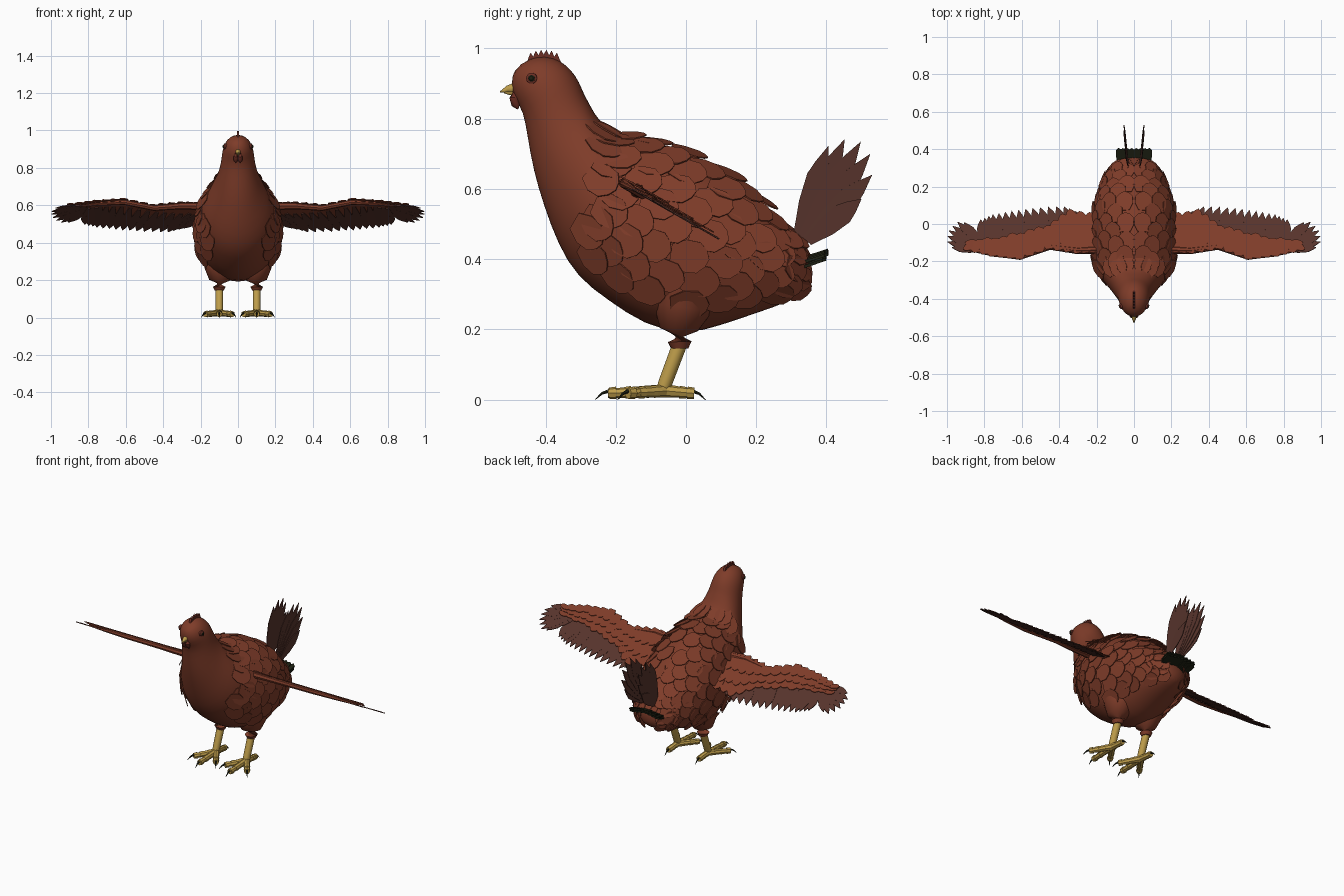
import bpy, bmesh, random
from math import sin, cos, pi, radians
from mathutils import Vector as V

random.seed(4)
if "Cube" in bpy.data.objects:
    bpy.data.objects.remove(bpy.data.objects["Cube"])


def material(name, rgb):
    m = bpy.data.materials.new(name)
    m.use_nodes = True
    m.diffuse_color = (*rgb, 1)
    m.node_tree.nodes["Principled BSDF"].inputs["Base Color"].default_value = (*rgb, 1)
    return m


BROWN = material("russet brown", (0.21, 0.045, 0.022))
DARK = material("dark quill brown", (0.095, 0.034, 0.025))
YELLOW = material("leg yellow", (0.52, 0.34, 0.07))
RED = material("comb red brown", (0.15, 0.028, 0.018))
BLACK = material("green black", (0.012, 0.014, 0.006))


def finish(name, bm, mat, mirror=False, thick=0, smooth=0, subdivide=0):
    if not thick:
        bmesh.ops.recalc_face_normals(bm, faces=bm.faces)
    me = bpy.data.meshes.new(name)
    bm.to_mesh(me)
    bm.free()
    me.materials.append(mat)
    ob = bpy.data.objects.new(name, me)
    bpy.context.collection.objects.link(ob)
    if thick:
        s = ob.modifiers.new("thickness", 'SOLIDIFY')
        s.thickness, s.offset = thick, 0
    if mirror:
        ob.modifiers.new("mirror", 'MIRROR').use_mirror_merge = False
    if subdivide:
        s = ob.modifiers.new("smooth", 'SUBSURF')
        s.levels = s.render_levels = subdivide
    if smooth:
        bpy.ops.object.select_all(action='DESELECT')
        ob.select_set(True)
        bpy.context.view_layer.objects.active = ob
        bpy.ops.object.shade_smooth_by_angle(angle=radians(smooth))
    return ob


def loft(bm, rings):
    loops = [[bm.verts.new(p) for p in r] for r in rings]
    n = len(loops[0])
    for a, b in zip(loops, loops[1:]):
        for i in range(n):
            bm.faces.new((a[i], a[(i + 1) % n], b[(i + 1) % n], b[i]))
    bm.faces.new(loops[0])
    bm.faces.new(loops[-1])


def tube(bm, pts, radii, sides=10):
    pts = [V(p) for p in pts]
    rings = []
    for i, (p, r) in enumerate(zip(pts, radii)):
        t = pts[min(i + 1, len(pts) - 1)] - pts[max(i - 1, 0)]
        q = t.to_track_quat('Z', 'Y')
        rings.append([p + q @ V((r * cos(2 * pi * k / sides), r * sin(2 * pi * k / sides), 0))
                      for k in range(sides)])
    loft(bm, rings)


ROUND = [(0, .6), (.35, 1), (.72, .95), (.92, .5)]
POINTED = [(0, .35), (.4, .9), (.7, 1), (.85, .6)]


def feather(bm, root, tip, normal, width, shape):
    along = tip - root
    side = along.cross(normal).normalized() * width / 2
    right = [root + along * t + side * w for t, w in shape]
    left = [root + along * t - side * w for t, w in reversed(shape)]
    bm.faces.new([bm.verts.new(p) for p in right + [tip] + left])


def path(pts, t):
    f = t * (len(pts) - 1)
    i = min(int(f), len(pts) - 2)
    return V(pts[i]).lerp(V(pts[i + 1]), f - i)


# Body rings from rump to face: underside y, z, upper side y, z, half width
BODY = [(.345, .31, .352, .37, .04), (.30, .28, .325, .45, .11), (.2, .245, .25, .53, .165),
        (.1, .21, .15, .63, .20), (0, .18, .02, .705, .222), (-.12, .21, -.1, .738, .225),
        (-.22, .28, -.2, .755, .21), (-.31, .345, -.235, .785, .185), (-.365, .44, -.26, .815, .155),
        (-.405, .55, -.275, .845, .125), (-.435, .65, -.29, .87, .105), (-.452, .75, -.303, .905, .09),
        (-.463, .82, -.325, .938, .086), (-.49, .86, -.355, .965, .076), (-.499, .9, -.40, .98, .058),
        (-.49, .94, -.45, .97, .025)]


def skin(u, a):
    i = min(int(u), len(BODY) - 2)
    ly, lz, uy, uz, w = [p + (q - p) * (u - i) for p, q in zip(BODY[i], BODY[i + 1])]
    s = (sin(a) + 1) / 2
    return V((w * cos(a), ly + (uy - ly) * s, lz + (uz - lz) * s))


bm = bmesh.new()
loft(bm, [[skin(u, 2 * pi * k / 24) for k in range(24)] for u in range(len(BODY))])
finish("body", bm, BROWN, smooth=60, subdivide=1)

# Overlapping feathers on the flanks and back
bm = bmesh.new()
for row in range(9):
    a0 = radians(-38 + row * 14.5)
    for col in range(8):
        u = 0.7 + col * 0.83 + (row % 2) * 0.4 + random.uniform(-.12, .12)
        a = a0 + random.uniform(-.05, .05)
        if u > 6.9:
            continue
        p = skin(u, a)
        n = (skin(u, a + .05) - p).cross(skin(u - .1, a) - p).normalized()
        if n.x < 0:
            n = -n
        back = (skin(max(u - .3, 0), a) - p).normalized()
        size = .075 + .035 * min(u, 3) / 3
        feather(bm, p - back * size * .5 - n * .004,
                p + back * size * .5 + n * random.uniform(.012, .022), n, size * .85, ROUND)
finish("body_feathers", bm, BROWN, mirror=True, thick=.004)

# Thighs, shanks and feet
bm = bmesh.new()
tube(bm, [(.095, .0, .34), (.095, -.01, .26), (.1, -.02, .2), (.1, -.018, .165), (.1, -.018, .145)],
     [.10, .085, .055, .034, .024], 16)
finish("thighs", bm, BROWN, mirror=True, smooth=60)

bm = bmesh.new()
tube(bm, [(.1, -.015, .165), (.1, -.06, .045), (.1, -.07, .02)], [.021, .02, .016], 12)
finish("shanks", bm, YELLOW, mirror=True, smooth=40)

toes, claws = bmesh.new(), bmesh.new()
ankle = V((.1, -.06, .025))
for x, y in ((.1, -.222), (.03, -.165), (.175, -.165), (.1, .02)):
    end = V((x, y, .018))
    out = (end - ankle).normalized()
    tube(toes, [ankle, ankle.lerp(end, .5), end], [.019, .016, .013], 8)
    for t in (.35, .65, .92):
        knuckle = ankle.lerp(end, t)
        tube(toes, [knuckle - out * .01, knuckle + out * .01], [.018, .016], 8)
    tube(claws, [end + V((0, 0, .006)), end + out * .018, end + out * .036 - V((0, 0, .016))],
         [.006, .004, .001], 6)
finish("toes", toes, YELLOW, mirror=True, smooth=40)
finish("claws", claws, BLACK, mirror=True)

# Wings lie in one plane pitched down toward the tail
PITCH = .57
UP = V((0, PITCH, 1)).normalized()


def wing(p, h=0):
    return V((p[0], p[1], .515 - PITCH * p[1])) + UP * h


LEAD = [(.17, -.15), (.30, -.155), (.45, -.135), (.61, -.19), (.75, -.175), (.88, -.145)]
SPLIT = [(.17, .06), (.33, .075), (.45, -.01), (.59, -.045), (.73, -.075), (.86, -.09)]
TRAIL = [(.29, .06), (.38, .098), (.52, .09), (.64, .075), (.75, .055), (.82, .025)]
TIPS = [(.87, -.03), (.91, .01), (.945, .012), (.97, -.01), (.99, -.035), (.998, -.065),
        (.997, -.095), (.975, -.125)]

bm = bmesh.new()
for i in range(17):
    t = i / 16
    tip = path(TRAIL, t)
    root = path(LEAD, t).lerp(path(SPLIT, t), .35)
    root.x = min(root.x, tip.x - .02)
    feather(bm, wing(root, -.004), wing(tip, -.004 + .0008 * (i % 3)), UP, .052, POINTED)
for i, tip in enumerate(TIPS):
    root = V((.79 + .004 * i, -.115 - .004 * i))
    feather(bm, wing(root, -.003), wing(tip, -.002 + .001 * (i % 3)), UP, .042, POINTED)
finish("flight_feathers", bm, DARK, mirror=True, thick=.004)

bm = bmesh.new()
for k in range(10):
    a, b, c, d = path(LEAD, k / 10), path(LEAD, (k + 1) / 10), path(SPLIT, (k + 1) / 10), path(SPLIT, k / 10)
    bm.faces.new([bm.verts.new(wing(p, .002)) for p in (a, b, b.lerp(c, .85), a.lerp(d, .85))])
for row, (f0, f1) in enumerate(((.55, 1.0), (.25, .75), (-.03, .42))):
    for i in range(16):
        t = i / 15
        lead, split = path(LEAD, t), path(SPLIT, t)
        tip = lead.lerp(split, f1) + V((.015, random.uniform(-.006, .006)))
        h = .004 + row * .004
        feather(bm, wing(lead.lerp(split, f0), h), wing(tip, h + .002), UP, .062, ROUND)
finish("wing_coverts", bm, BROWN, mirror=True, thick=.004)

bm = bmesh.new()
tube(bm, [wing(p + V((0, .012))) for p in map(V, LEAD)], [.022, .018, .015, .014, .01, .004], 8)
finish("wing_arms", bm, BROWN, mirror=True, smooth=40)

# Two upright tail fans
bm = bmesh.new()
for i, (y, z) in enumerate([(.405, .722), (.452, .742), (.498, .735), (.525, .70), (.53, .64), (.50, .572)]):
    x = .03 + .0015 * i
    feather(bm, V((x, .318 + .006 * i, .47 - .004 * i)), V((x + .018, y, z)), V((1, 0, 0)), .062,
            [(0, .4), (.35, .9), (.65, 1), (.8, .65)])
finish("tail_fans", bm, DARK, mirror=True, thick=.004)

# Short dark feathers under the tail
bm = bmesh.new()
for layer in range(2):
    for i in range(4):
        x = .012 + .024 * i
        drop = .014 * layer + .004 * i
        feather(bm, V((x * .85, .31, .395 - drop)), V((x, .405 - .006 * layer, .426 - drop)),
                V((0, -.3, 1)), .034, [(0, .8), (.6, 1), (.9, .85)])
finish("under_tail_feathers", bm, BLACK, mirror=True, thick=.008)

# Comb with a toothed crest
bm = bmesh.new()
teeth = 6
crest = [V((0, -.45 + .09 * k / (2 * teeth), (.997 if k % 2 else .982) - .00035 * (k - 6) ** 2))
         for k in range(2 * teeth + 1)]
bm.faces.new([bm.verts.new(p) for p in crest + [V((0, -.35, .95)), V((0, -.455, .95))]])
finish("comb", bm, RED, thick=.012)

# Wattles, beak and eyes
bm = bmesh.new()
tube(bm, [(.010, -.487, .88), (.012, -.490, .86), (.012, -.485, .84), (.012, -.478, .828)],
     [.007, .013, .012, .003], 8)
finish("wattles", bm, RED, mirror=True, smooth=50)

bm = bmesh.new()
tube(bm, [(0, -.485, .887), (0, -.508, .884), (0, -.53, .876)], [.016, .010, .001], 8)
tube(bm, [(0, -.485, .874), (0, -.505, .874), (0, -.518, .873)], [.010, .006, .001], 8)
finish("beak", bm, YELLOW, smooth=50)

for name, mat, r, x in (("eye_rims", RED, .016, .073), ("eyes", BLACK, .010, .077)):
    bm = bmesh.new()
    tube(bm, [(x - .025, -.435, .913), (x, -.44, .915), (x + .004, -.441, .915)], [r, r, r * .6], 10)
    finish(name, bm, mat, mirror=True, smooth=40)
